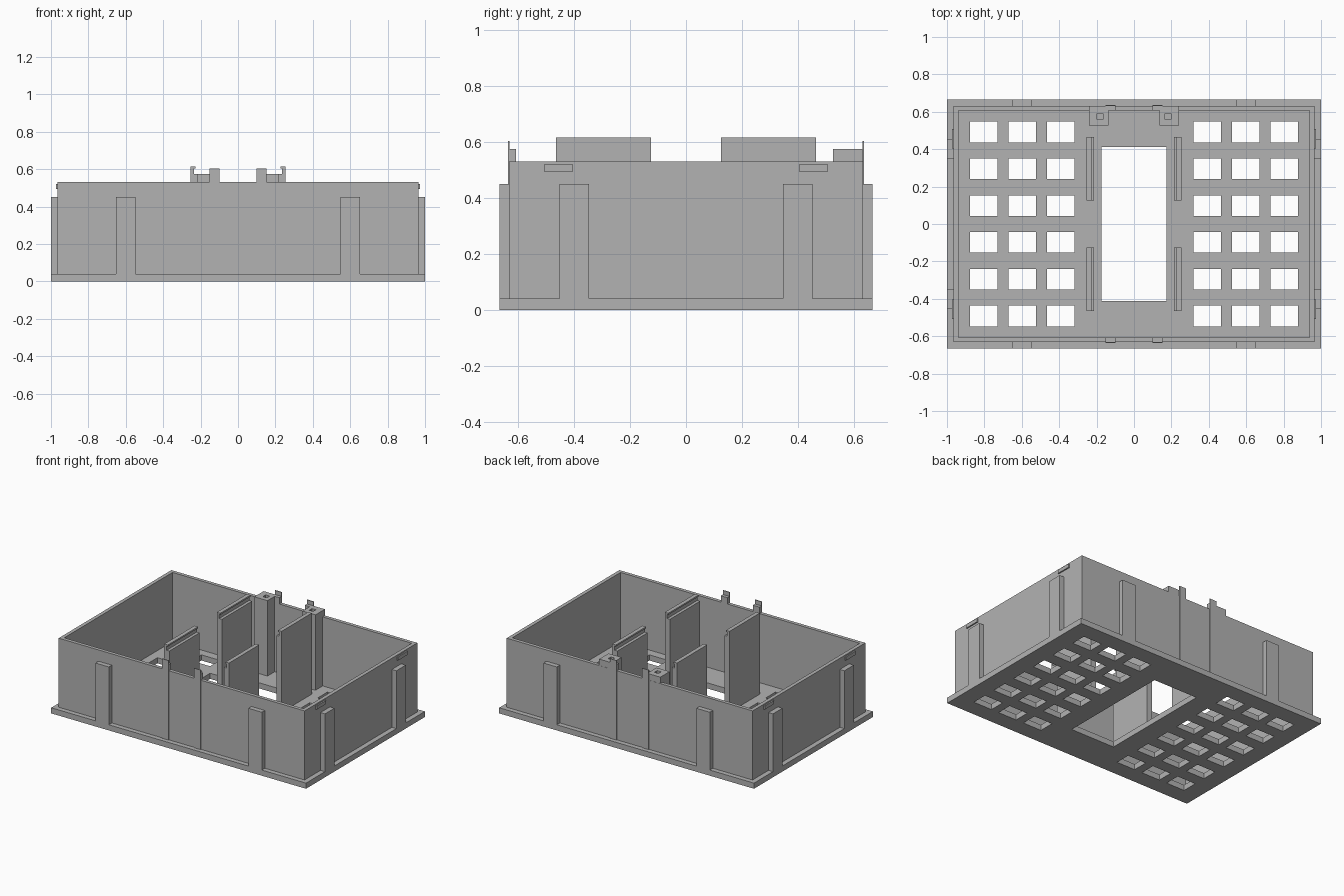
import bpy, bmesh

if "Cube" in bpy.data.objects:
    bpy.data.objects.remove(bpy.data.objects["Cube"], do_unlink=True)

grey = bpy.data.materials.new("plain grey")
grey.use_nodes = True
COLOUR = (0.45, 0.45, 0.45, 1)
grey.diffuse_color = COLOUR
grey.node_tree.nodes["Principled BSDF"].inputs["Base Color"].default_value = COLOUR


def finish(name, bm):
    bmesh.ops.recalc_face_normals(bm, faces=bm.faces)
    mesh = bpy.data.meshes.new(name)
    bm.to_mesh(mesh)
    bm.free()
    mesh.materials.append(grey)
    obj = bpy.data.objects.new(name, mesh)
    bpy.context.collection.objects.link(obj)
    return obj


def pierced_slab(name, rect, holes, z0, z1):
    """Slab over rect (x0, x1, y0, y1) with rectangular holes straight through."""
    rects = [rect] + holes
    xs = sorted({round(v, 4) for r in rects for v in r[:2]})
    ys = sorted({round(v, 4) for r in rects for v in r[2:]})
    bm = bmesh.new()
    grid = [[bm.verts.new((x, y, z0)) for y in ys] for x in xs]
    for i in range(len(xs) - 1):
        for j in range(len(ys) - 1):
            cx, cy = (xs[i] + xs[i + 1]) / 2, (ys[j] + ys[j + 1]) / 2
            if not any(h[0] < cx < h[1] and h[2] < cy < h[3] for h in holes):
                bm.faces.new((grid[i][j], grid[i + 1][j],
                              grid[i + 1][j + 1], grid[i][j + 1]))
    loose = [v for v in bm.verts if not v.link_faces]
    bmesh.ops.delete(bm, geom=loose, context='VERTS')
    top = bmesh.ops.extrude_face_region(bm, geom=bm.faces[:])["geom"]
    for v in top:
        if isinstance(v, bmesh.types.BMVert):
            v.co.z = z1
    return finish(name, bm)


def box(name, x, y, z):
    return pierced_slab(name, (*sorted(x), *sorted(y)), [], *z)


def scaled(pair, s):
    return (pair[0] * s, pair[1] * s)


def prism(name, profile, y, s):
    """Extrude an x-z profile along y, mirrored in x when s is -1."""
    bm = bmesh.new()
    face = bm.faces.new([bm.verts.new((x * s, y[0], z)) for x, z in profile])
    out = bmesh.ops.extrude_face_region(bm, geom=[face])["geom"]
    for v in out:
        if isinstance(v, bmesh.types.BMVert):
            v.co.y = y[1]
    return finish(name, bm)


FLOOR, RIM, RIB_TOP, LEDGE = 0.04, 0.53, 0.45, 0.575
HX, HY = 1.0, 0.666        # floor half sizes
WX, WY = 0.965, 0.632      # wall outside
IX, IY = 0.939, 0.607      # wall inside

# Floor with vent grid and central opening
vents = [(sx * cx - 0.073, sx * cx + 0.073, sy * cy - 0.055, sy * cy + 0.055)
         for sx in (-1, 1) for cx in (0.391, 0.598, 0.804)
         for sy in (-1, 1) for cy in (0.098, 0.295, 0.492)]
opening = (-0.174, 0.174, -0.412, 0.412)
pierced_slab("floor", (-HX, HX, -HY, HY), vents + [opening], 0, FLOOR)

# Four walls
pierced_slab("walls", (-WX, WX, -WY, WY), [(-IX, IX, -IY, IY)], FLOOR, RIM)

# Divider section: ledge inside, upright behind it, small hooked lip on top
divider = [(0.254, FLOOR), (0.254, 0.615), (0.226, 0.615), (0.226, 0.604),
           (0.235, 0.604), (0.235, LEDGE), (0.214, LEDGE), (0.214, FLOOR)]

for sx, side in ((-1, "right"), (1, "left")):
    for sy, end in ((-1, "front"), (1, "back")):
        tag = f"{end}_{side}"
        # Outer ribs
        box(f"{tag}_end_rib", scaled((0.548, 0.653), sx), scaled((WY, HY), sy), (FLOOR, RIB_TOP))
        box(f"{tag}_side_rib", scaled((WX, HX), sx), scaled((0.347, 0.453), sy), (FLOOR, RIB_TOP))
        # Snap catch near the rim
        box(f"{tag}_catch", scaled((WX, 0.974), sx), scaled((0.403, 0.508), sy), (0.494, 0.52))
        # Inner divider
        prism(f"{tag}_divider", divider, scaled((0.125, 0.464), sy), sx)
        # Rim tab and its raised outer strip
        tab = scaled((0.1, 0.152), sx)
        box(f"{tag}_tab", tab, scaled((IY, WY), sy), (RIM, LEDGE))
        box(f"{tag}_tab_strip", tab, scaled((0.631, 0.637), sy), (FLOOR, 0.604))

    # Screw post with a blind square hole
    px = sorted(scaled((0.137, 0.24), sx))
    hole = (*sorted(scaled((0.166, 0.197), sx)), 0.56, 0.592)
    box(f"{side}_post", px, (0.526, IY + 0.001), (FLOOR, 0.45))
    pierced_slab(f"{side}_post_top", (*px, 0.526, 0.631), [hole], 0.45, LEDGE)
